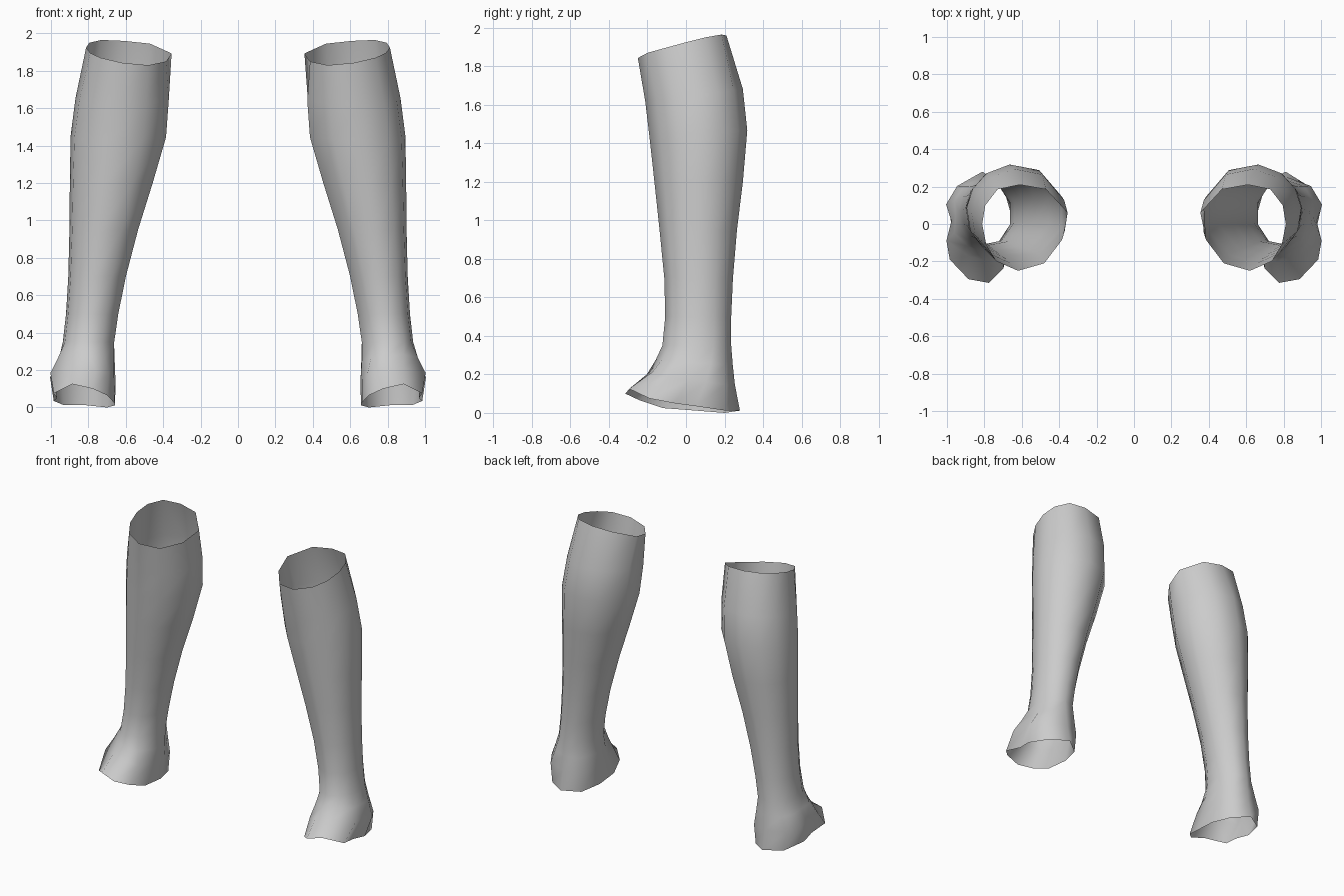
import bpy, bmesh, math

cube = bpy.data.objects.get("Cube")
if cube:
    bpy.data.objects.remove(cube, do_unlink=True)

# Plain grey material
grey = bpy.data.materials.new("plain_grey")
grey.use_nodes = True
COLOUR = (0.6, 0.6, 0.6, 1)
grey.diffuse_color = COLOUR
grey.node_tree.nodes["Principled BSDF"].inputs["Base Color"].default_value = COLOUR

# Rims of the left leg, from the front round the inner side to the back and outer side
TOP_RIM = [(0.62, -0.25, 1.843), (0.48, -0.21, 1.83), (0.385, -0.085, 1.85),
           (0.355, 0.06, 1.893), (0.47, 0.185, 1.945), (0.61, 0.21, 1.96),
           (0.73, 0.185, 1.965), (0.795, 0.10, 1.95), (0.812, 0.0, 1.925),
           (0.79, -0.11, 1.895), (0.735, -0.20, 1.87)]
FOOT_RIM = [(0.775, -0.315, 0.10), (0.70, -0.24, 0.065), (0.662, -0.12, 0.025),
            (0.657, 0.05, 0.012), (0.70, 0.20, 0.0), (0.81, 0.28, 0.012),
            (0.93, 0.205, 0.012), (0.985, 0.05, 0.035), (0.967, -0.06, 0.05),
            (0.985, -0.19, 0.075), (0.885, -0.295, 0.125)]

# Shin and calf sections: height, inner x, outer x, front y, back y
SECTIONS = [(1.65, 0.358, 0.87, -0.215, 0.297), (1.45, 0.372, 0.896, -0.193, 0.32),
            (1.20, 0.445, 0.90, -0.167, 0.297), (0.95, 0.525, 0.902, -0.14, 0.266),
            (0.70, 0.592, 0.908, -0.115, 0.245), (0.50, 0.633, 0.92, -0.11, 0.236),
            (0.35, 0.655, 0.937, -0.125, 0.236)]

# Foot flare between ankle and foot rim: blend in x, y and z
FLARES = [(0.6, 0.18, 0.3), (1.3, 0.42, 0.6)]


def section(z, x0, x1, y0, y1):
    """Oval ring whose points line up with the top rim and fill the given bounds."""
    angles = [math.atan2((y + 0.02) / 0.23, (x - 0.583) / 0.228) for x, y, _ in TOP_RIM]
    tilt = max(0, z - 1.2) / 0.7
    return [((x0 + x1) / 2 + (x1 - x0) / 2 * math.cos(a),
             (y0 + y1) / 2 + (y1 - y0) / 2 * math.sin(a),
             z + 0.05 * tilt * math.sin(a)) for a in angles]


def build_leg(name, side):
    rings = [TOP_RIM] + [section(*s) for s in SECTIONS]
    ankle = rings[-1]
    for blend in FLARES:
        rings.append([tuple(p + (q - p) * k for p, q, k in zip(a, b, blend))
                      for a, b in zip(ankle, FOOT_RIM)])
    rings.append(FOOT_RIM)

    # Open tube skinned through all the rings
    bm = bmesh.new()
    loops = [[bm.verts.new((side * x, y, z)) for x, y, z in ring] for ring in rings]
    n = len(TOP_RIM)
    for upper, lower in zip(loops, loops[1:]):
        for i in range(n):
            j = (i + 1) % n
            quad = [upper[i], upper[j], lower[j], lower[i]]
            face = bm.faces.new(quad if side > 0 else quad[::-1])
            face.smooth = True
    mesh = bpy.data.meshes.new(name)
    bm.to_mesh(mesh)
    bm.free()
    mesh.materials.append(grey)
    bpy.context.collection.objects.link(bpy.data.objects.new(name, mesh))


build_leg("left_lower_leg", 1)
build_leg("right_lower_leg", -1)
